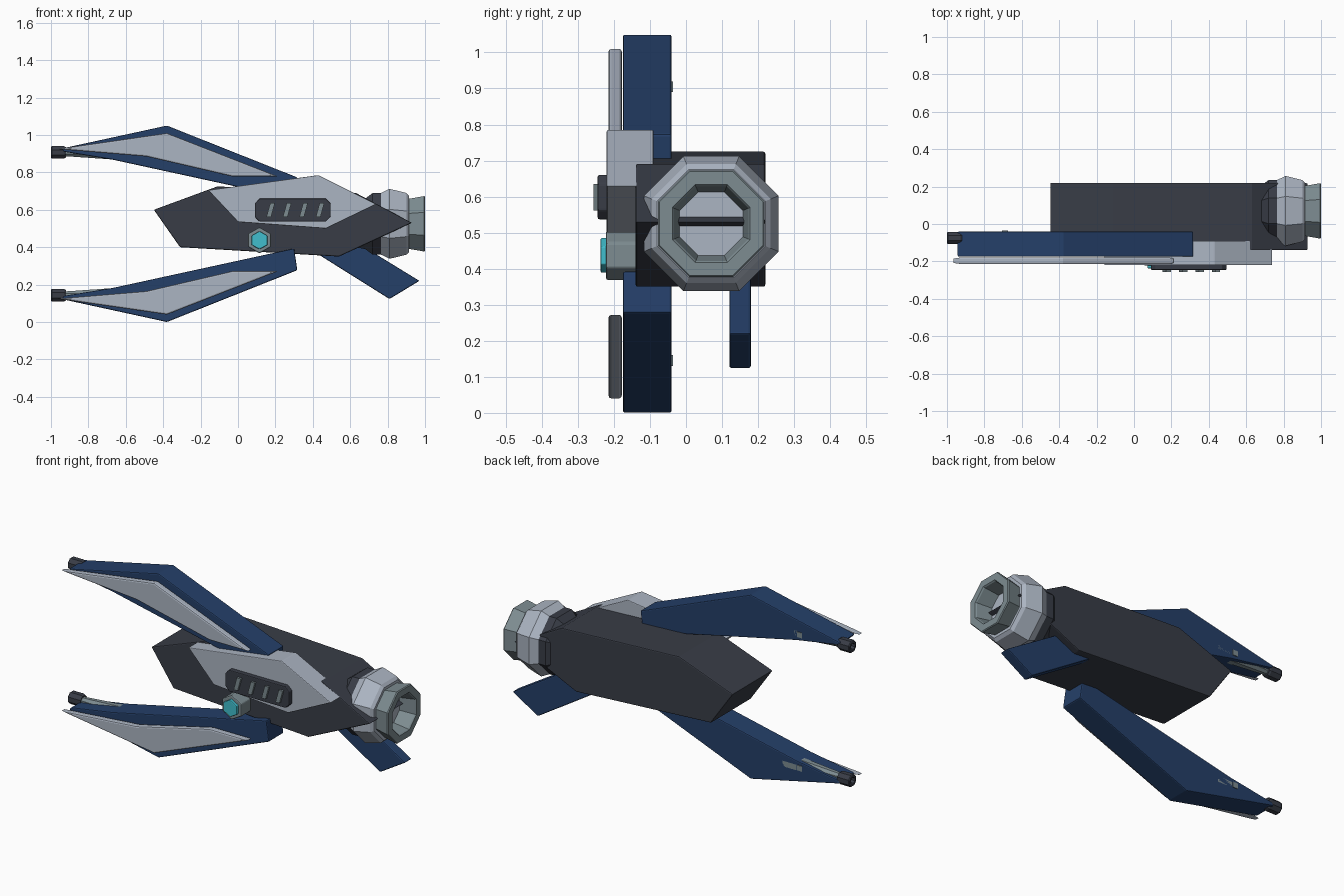
import bpy, bmesh, math

if "Cube" in bpy.data.objects:
    bpy.data.objects.remove(bpy.data.objects["Cube"])

MID = 0.525  # height of the symmetry line


def material(name, rgb):
    m = bpy.data.materials.new(name)
    m.diffuse_color = (*rgb, 1)
    m.use_nodes = True
    m.node_tree.nodes["Principled BSDF"].inputs["Base Color"].default_value = m.diffuse_color
    return m


LIGHT = material("light_grey", (0.41, 0.46, 0.54))
STEEL = material("steel_grey", (0.205, 0.262, 0.283))
DARK = material("charcoal", (0.040, 0.046, 0.062))
BLUE = material("navy_blue", (0.018, 0.050, 0.140))
CYAN = material("cyan_glow", (0.053, 0.515, 0.61))


def finish(bm, name, mat, bevel=0.0):
    bmesh.ops.recalc_face_normals(bm, faces=bm.faces)
    me = bpy.data.meshes.new(name)
    bm.to_mesh(me)
    bm.free()
    me.materials.append(mat)
    ob = bpy.data.objects.new(name, me)
    bpy.context.collection.objects.link(ob)
    if bevel:
        b = ob.modifiers.new("edge_bevel", 'BEVEL')
        b.width = bevel
        b.segments = 2
        b.limit_method = 'ANGLE'
    return ob


def slab(name, outline, y0, y1, mat, bevel=0.006):
    """Extrude an x-z outline from y0 to y1."""
    bm = bmesh.new()
    front = [bm.verts.new((x, y0, z)) for x, z in outline]
    back = [bm.verts.new((x, y1, z)) for x, z in outline]
    n = len(outline)
    bm.faces.new(front)
    bm.faces.new(back[::-1])
    for i in range(n):
        j = (i + 1) % n
        bm.faces.new((front[i], back[i], back[j], front[j]))
    return finish(bm, name, mat, bevel)


def turned(name, profile, y, z, mat, sides=8, bevel=0.0):
    """Turn (x, apothem) points about a lengthwise axis, with flats on top."""
    bm = bmesh.new()
    k = 1 / math.cos(math.pi / sides)
    rings = []
    for x, r in profile:
        angles = [2 * math.pi * (i + 0.5) / sides for i in range(sides)]
        rings.append([bm.verts.new((x, y + r * k * math.cos(a), z + r * k * math.sin(a)))
                      for a in angles])
    for a, b in zip(rings, rings[1:]):
        for i in range(sides):
            j = (i + 1) % sides
            bm.faces.new((a[i], a[j], b[j], b[i]))
    bm.faces.new(rings[0])
    bm.faces.new(rings[-1])
    return finish(bm, name, mat, bevel)


def hexagon(cx, cz, r):
    return [(cx + r * math.sin(i * math.pi / 3), cz + r * math.cos(i * math.pi / 3))
            for i in range(6)]


# Main hull
slab("hull", [(-0.45, 0.60), (-0.31, 0.40), (0.54, 0.35), (0.93, 0.53),
              (0.63, 0.69), (-0.11, 0.725)], -0.14, 0.22, DARK)

# Armour plate on the front side
slab("side_plate", [(-0.16, 0.705), (0.0, 0.535), (0.47, 0.50), (0.74, 0.63),
                    (0.43, 0.785)], -0.22, -0.09, LIGHT, 0.004)

# Vent panel with slanted slats
c = 0.025
slab("vent_panel", [(0.09 + c, 0.537), (0.495 - c, 0.537), (0.495, 0.537 + c),
                    (0.495, 0.66 - c), (0.495 - c, 0.66), (0.09 + c, 0.66),
                    (0.09, 0.66 - c), (0.09, 0.537 + c)], -0.245, -0.21, DARK, 0.005)
for i in range(4):
    x = 0.152 + 0.088 * i
    slab(f"vent_slat_{i + 1}", [(x, 0.562), (x + 0.025, 0.562), (x + 0.045, 0.635),
                                (x + 0.02, 0.635)], -0.257, -0.24, STEEL, 0.0)

# Hexagonal lamp
slab("lamp_housing", hexagon(0.115, 0.437, 0.07), -0.222, -0.13, STEEL)
slab("lamp_lens", hexagon(0.115, 0.437, 0.049), -0.237, -0.21, CYAN, 0.004)

# Rear engine
turned("engine_collar", [(0.60, 0.12), (0.68, 0.135), (0.72, 0.165), (0.77, 0.165)],
       0.07, MID, DARK)
turned("engine_ring", [(0.75, 0.155), (0.765, 0.165), (0.81, 0.187), (0.90, 0.165),
                       (0.915, 0.15), (0.915, 0.10), (0.905, 0.095)], 0.07, MID, LIGHT)
turned("engine_nozzle", [(0.90, 0.135), (0.92, 0.135), (0.995, 0.148), (1.0, 0.144),
                         (1.0, 0.108), (0.993, 0.103), (0.907, 0.088)],
       0.07, MID, STEEL).data.polygons[0].use_smooth = False
# Leave the bore open so the engine core shows inside
nozzle = bpy.data.objects["engine_nozzle"]
bm = bmesh.new()
bm.from_mesh(nozzle.data)
bmesh.ops.delete(bm, geom=[f for f in bm.faces if len(f.verts) == 8], context='FACES_ONLY')
bm.to_mesh(nozzle.data)
bm.free()

# Rear fin
slab("rear_fin", [(0.40, 0.38), (0.81, 0.123), (0.97, 0.22), (0.66, 0.41)],
     0.12, 0.18, BLUE)

# Upper and lower prongs, mirrored about the middle height
for side, s in (("upper", 1), ("lower", -1)):
    def flip(points):
        return [(x, MID + s * (z - MID)) for x, z in points]

    slab(f"{side}_prong", flip([(-0.945, 0.927), (-0.38, 1.05), (0.317, 0.773),
                                (0.30, 0.657), (-0.67, 0.868), (-0.93, 0.91)]),
         -0.175, -0.04, BLUE)
    slab(f"{side}_blade", flip([(-0.97, 0.925), (-0.38, 1.01), (0.215, 0.778),
                                (-0.03, 0.778), (-0.49, 0.885)]),
         -0.215, -0.178, LIGHT, 0.008)
    zc = MID + s * 0.382
    turned(f"{side}_barrel", [(-0.94, 0.02), (-0.90, 0.022), (-0.67, 0.038),
                              (-0.58, 0.038)], -0.078, zc, STEEL)
    turned(f"{side}_muzzle", [(-0.92, 0.028), (-0.93, 0.033), (-0.995, 0.033),
                              (-1.0, 0.029), (-1.0, 0.018), (-0.975, 0.016)],
           -0.075, zc, DARK)
    slab(f"{side}_back_stud", flip([(-0.705, 0.89), (-0.675, 0.89), (-0.675, 0.92),
                                    (-0.705, 0.92)]), -0.06, -0.036, STEEL, 0.0)
